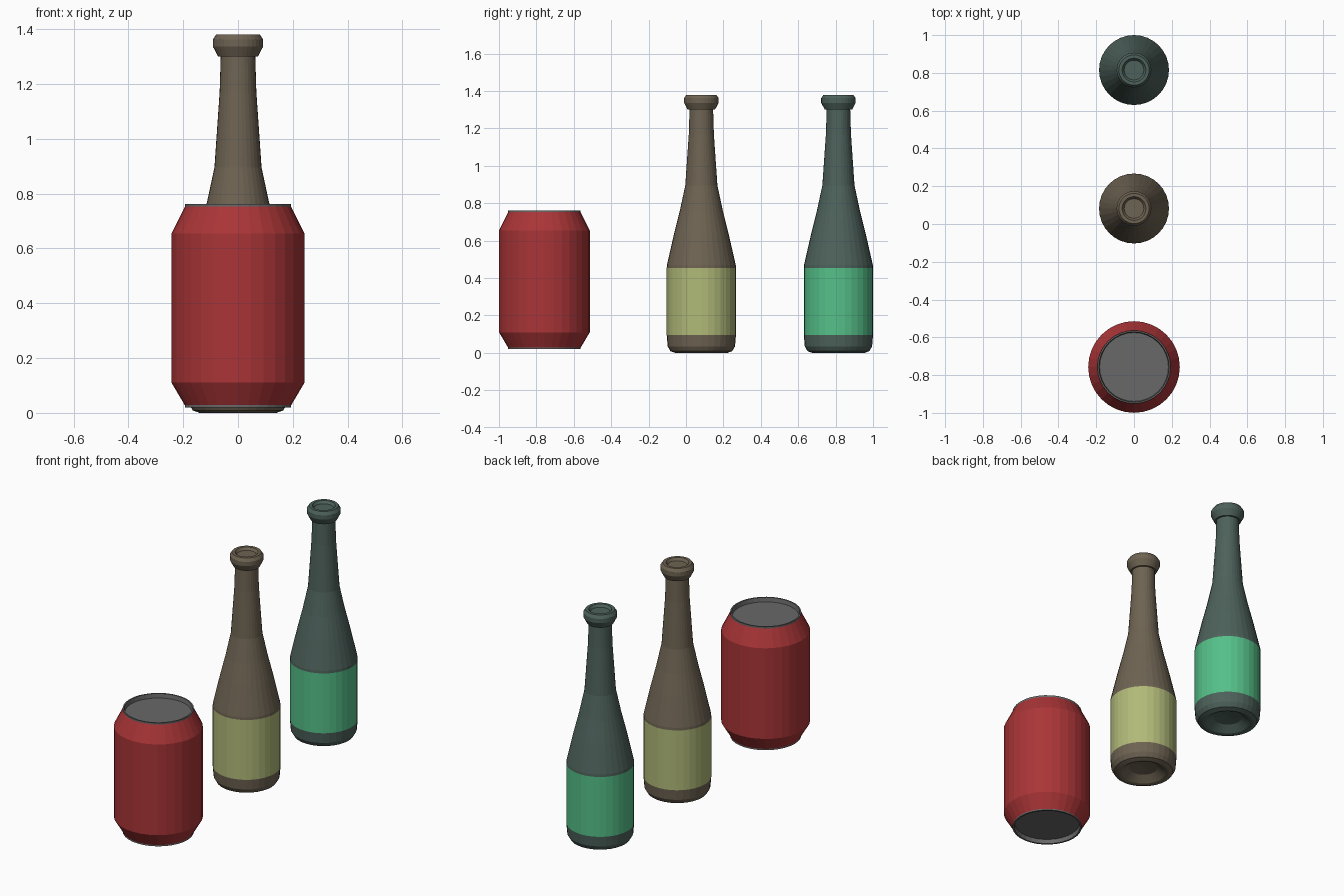
import bpy, bmesh, math

if "Cube" in bpy.data.objects:
    bpy.data.objects.remove(bpy.data.objects["Cube"])

SIDES = 32


def material(name, rgb):
    m = bpy.data.materials.new(name)
    m.diffuse_color = (*rgb, 1)
    m.use_nodes = True
    m.node_tree.nodes["Principled BSDF"].inputs["Base Color"].default_value = m.diffuse_color
    return m


def lathe(name, profile, y, mats):
    """Spin (radius, z, material index of the band above) points around z."""
    bm = bmesh.new()
    rings = []
    for r, z, _ in profile:
        if r == 0:
            rings.append([bm.verts.new((0, 0, z))] * SIDES)
        else:
            rings.append([bm.verts.new((r * math.cos(2 * math.pi * i / SIDES),
                                        r * math.sin(2 * math.pi * i / SIDES), z))
                          for i in range(SIDES)])
    for k in range(len(rings) - 1):
        a, b = rings[k], rings[k + 1]
        for i in range(SIDES):
            j = (i + 1) % SIDES
            corners = list(dict.fromkeys((a[i], a[j], b[j], b[i])))
            bm.faces.new(corners).material_index = profile[k][2]
    mesh = bpy.data.meshes.new(name)
    bm.to_mesh(mesh)
    bm.free()
    for m in mats:
        mesh.materials.append(m)
    obj = bpy.data.objects.new(name, mesh)
    obj.location.y = y
    bpy.context.collection.objects.link(obj)
    return obj


# Drink can: painted wall (0), bare metal rims and recessed ends (1)
can = [(0, 0.045, 1), (0.18, 0.045, 1), (0.184, 0.02, 1), (0.194, 0.02, 1),
       (0.194, 0.028, 0), (0.2425, 0.11, 0), (0.2425, 0.655, 0),
       (0.194, 0.752, 1), (0.194, 0.762, 1), (0.186, 0.762, 1),
       (0.182, 0.737, 1), (0, 0.737, 1)]
lathe("drink_can", can, -0.757,
      [material("can_red", (0.40, 0.035, 0.038)), material("can_metal", (0.14, 0.14, 0.14))])

# Bottle: glass (0) with a label band (1), punted base and rolled lip
bottle = [(0, 0.045, 0), (0.08, 0.035, 0), (0.125, 0.003, 0), (0.14, 0, 0),
          (0.165, 0.009, 0), (0.18, 0.035, 0), (0.185, 0.095, 1),
          (0.185, 0.455, 0), (0.184, 0.47, 0), (0.145, 0.64, 0),
          (0.115, 0.76, 0), (0.086, 0.895, 0), (0.067, 1.17, 0),
          (0.063, 1.30, 0), (0.073, 1.30, 0), (0.092, 1.337, 0),
          (0.092, 1.362, 0), (0.08, 1.38, 0), (0.063, 1.38, 0),
          (0.052, 1.365, 0), (0, 1.365, 0)]
for name, y, glass, label in (
        ("brown_bottle", 0.082, (0.155, 0.125, 0.085), (0.44, 0.49, 0.19)),
        ("green_bottle", 0.815, (0.075, 0.12, 0.105), (0.09, 0.53, 0.25))):
    lathe(name, bottle, y,
          [material(name + "_glass", glass), material(name + "_label", label)])
